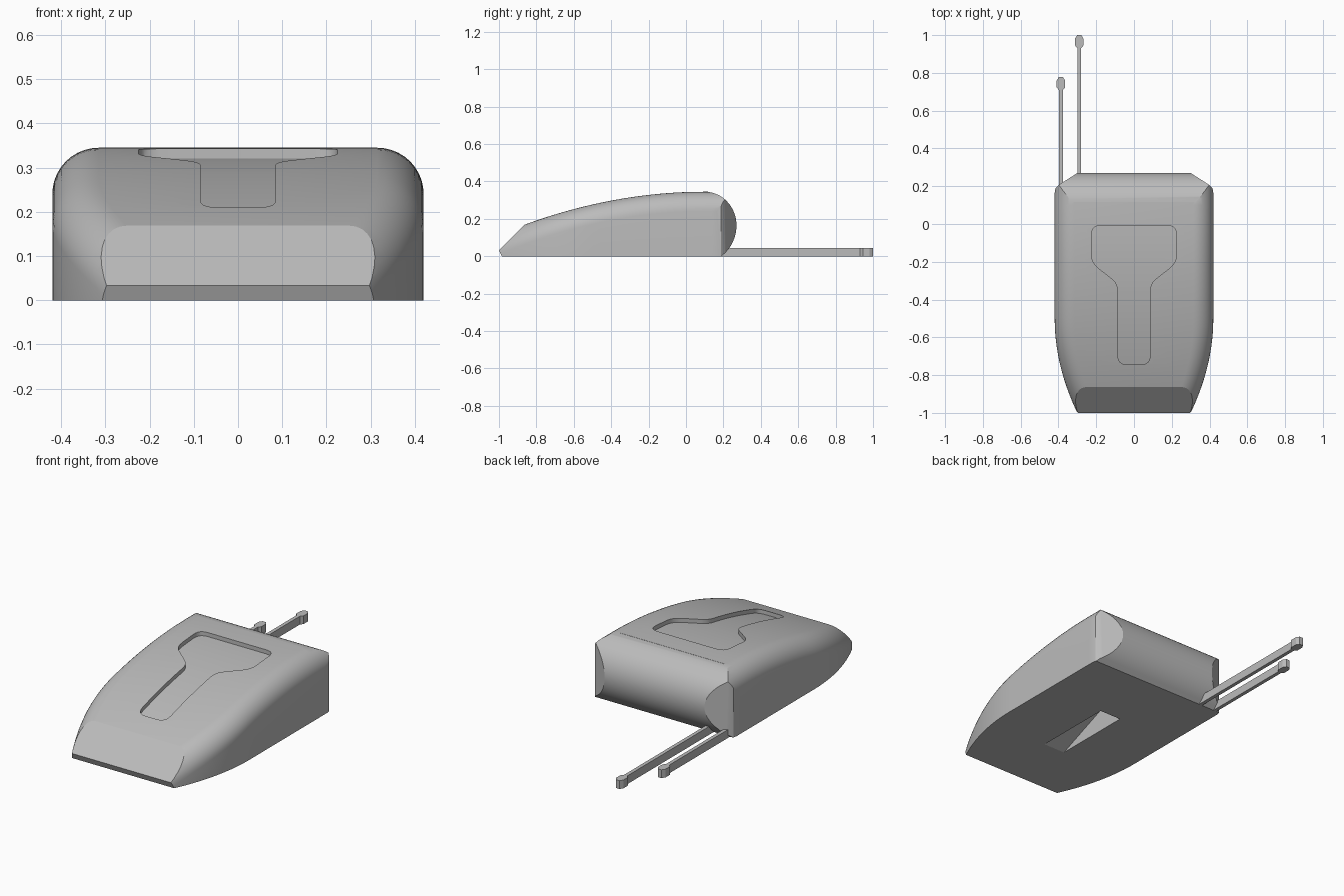
import bpy, bmesh, math
from mathutils import Vector

cube = bpy.data.objects.get("Cube")
if cube:
    bpy.data.objects.remove(cube, do_unlink=True)

grey = bpy.data.materials.new("plain grey")
grey.use_nodes = True
grey.diffuse_color = (0.5, 0.5, 0.5, 1)
grey.node_tree.nodes["Principled BSDF"].inputs["Base Color"].default_value = (0.5, 0.5, 0.5, 1)


def loft(name, rings):
    """Skin a row of closed rings and cap both ends."""
    bm = bmesh.new()
    loops = [[bm.verts.new(p) for p in ring] for ring in rings]
    n = len(loops[0])
    for a, b in zip(loops, loops[1:]):
        for i in range(n):
            j = (i + 1) % n
            bm.faces.new((a[i], a[j], b[j], b[i]))
    bm.faces.new(loops[0])
    bm.faces.new(loops[-1])
    bmesh.ops.recalc_face_normals(bm, faces=bm.faces)
    mesh = bpy.data.meshes.new(name)
    bm.to_mesh(mesh)
    bm.free()
    mesh.materials.append(grey)
    obj = bpy.data.objects.new(name, mesh)
    bpy.context.collection.objects.link(obj)
    return obj


def side_prism(name, profile, half):
    return loft(name, [[(x, y, z) for y, z in profile] for x in (-half, half)])


def plan_prism(name, outline, low, high):
    return loft(name, [[(x, y, z) for x, y in outline] for z in (low, high)])


def combine(obj, tool, operation):
    mod = obj.modifiers.new("cut", 'BOOLEAN')
    mod.operation, mod.solver, mod.object = operation, 'EXACT', tool
    bpy.context.view_layer.update()
    bpy.context.view_layer.objects.active = obj
    bpy.ops.object.modifier_apply(modifier=mod.name)
    bpy.data.objects.remove(tool, do_unlink=True)
    bpy.context.view_layer.update()


def rounded(corners, steps=6):
    """Round each (x, y, radius) corner of a closed outline."""
    out = []
    for i, (x, y, r) in enumerate(corners):
        p = Vector((x, y))
        a = Vector(corners[i - 1][:2]) - p
        b = Vector(corners[(i + 1) % len(corners)][:2]) - p
        a, b = p + a.normalized() * r, p + b.normalized() * r
        for k in range(steps + 1):
            t = k / steps
            out.append(tuple(a * (1 - t) ** 2 + p * 2 * t * (1 - t) + b * t * t))
    return out


def crown(y):
    return 0.345 - 0.175 * (max(0.1 - y, 0) / 0.96) ** 2


def half_width(y):
    return 0.42 - 0.12 * (max(-0.5 - y, 0) / 0.5) ** 2


# Body shell: crowned sections with rounded shoulders
RADIUS = 0.105
stations = [-1.06 + 0.04 * i for i in range(35)]
rings = []
for y in stations:
    w, top = half_width(y), crown(y)
    right = [(w, -0.1)]
    for k in range(11):
        a = math.pi / 2 * k / 10
        right.append((w - RADIUS + RADIUS * math.cos(a), top - RADIUS + RADIUS * math.sin(a)))
    section = right + [(-x, z) for x, z in reversed(right)]
    rings.append([(x, y, z) for x, z in section])
body = loft("body", rings)

# Trim to the bevelled nose, flat base and bulging back
profile = [(-0.985, 0), (-1, 0.033), (-0.86, 0.172), (-0.6, 0.43), (0.11, 0.43)]
for k in range(1, 17):
    a = math.pi / 2 * k / 16
    profile.append((0.1 + 0.17 * math.sin(a), 0.165 + 0.18 * math.cos(a)))
for k in range(1, 9):
    z = 0.165 * (1 - k / 8)
    profile.append((0.06 + math.sqrt(0.21 ** 2 - (z - 0.165) ** 2), z))
combine(body, side_prism("trim", profile, 0.6), 'INTERSECT')

# Chamfer the back corners
corner = [(0.5, -1.2), (0.5, 0.165), (0.42, 0.165), (0.416, 0.188), (0.4, 0.206), (0.295, 0.273), (0.295, 0.4)]
outline = corner + [(-x, y) for x, y in reversed(corner)]
combine(body, plan_prism("trim", outline, -0.3, 0.6), 'INTERSECT')

# T-shaped recess with a floor that follows the crown
half_t = [(0.225, -0.008, 0.05), (0.225, -0.205, 0.045), (0.085, -0.315, 0.04), (0.085, -0.745, 0.05)]
tee = rounded(half_t + [(-x, y, r) for x, y, r in reversed(half_t)])
recess = plan_prism("recess", tee, 0.1, 0.5)
floor = [(-0.9 + 0.04 * i, crown(-0.9 + 0.04 * i) - 0.022) for i in range(27)]
combine(recess, side_prism("floor", floor + [(0.2, 0.6), (-0.9, 0.6)], 0.4), 'INTERSECT')
combine(body, recess, 'DIFFERENCE')

# Wedge-shaped pocket in the base
wedge = [(-0.675, -0.014), (-0.19, 0.185), (-0.19, -0.014)]
combine(body, side_prism("pocket", wedge, 0.065), 'DIFFERENCE')

# Two flat prongs with wider rounded tips
for name, x, end in (("long_prong", -0.29, 1.0), ("short_prong", -0.387, 0.778)):
    half_p = [(0.01, 0.15), (0.01, end - 0.07), (0.022, end - 0.055), (0.022, end - 0.018), (0.011, end)]
    shape = [(x + dx, y) for dx, y in half_p] + [(x - dx, y) for dx, y in reversed(half_p)]
    plan_prism(name, shape, 0, 0.045)

# Smooth curved faces, keep creases
bpy.context.view_layer.update()
bpy.context.view_layer.objects.active = body
body.select_set(True)
bpy.ops.object.shade_smooth_by_angle(angle=math.radians(22))
